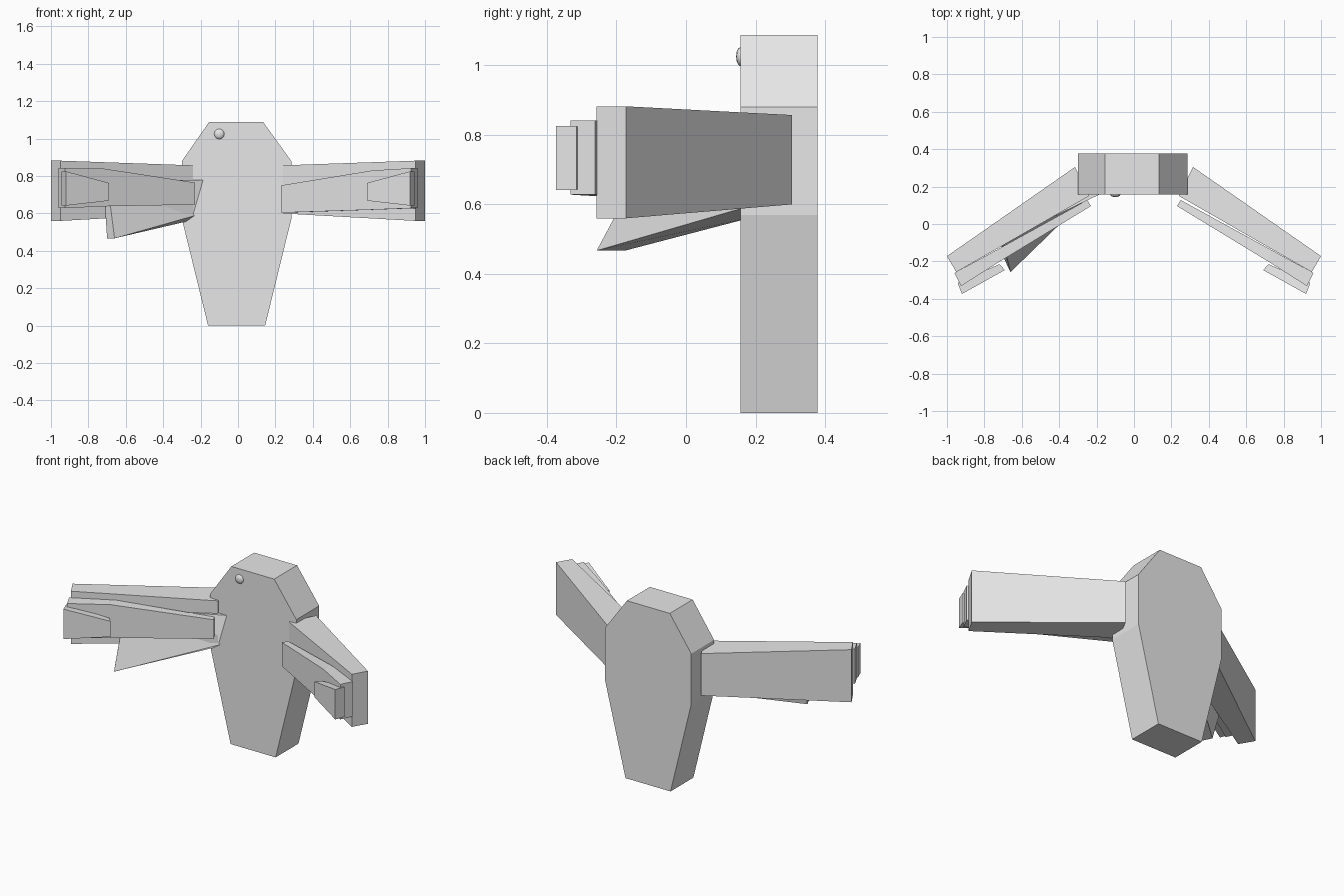
import bpy, bmesh

if "Cube" in bpy.data.objects:
    bpy.data.objects.remove(bpy.data.objects["Cube"])

grey = bpy.data.materials.new("light_grey")
grey.diffuse_color = (0.8, 0.8, 0.8, 1)
grey.use_nodes = True
grey.node_tree.nodes["Principled BSDF"].inputs["Base Color"].default_value = grey.diffuse_color


def add_object(name, bm):
    bmesh.ops.recalc_face_normals(bm, faces=bm.faces)
    mesh = bpy.data.meshes.new(name)
    bm.to_mesh(mesh)
    bm.free()
    mesh.materials.append(grey)
    obj = bpy.data.objects.new(name, mesh)
    bpy.context.collection.objects.link(obj)
    return obj


def loft(name, rings):
    """Skin a closed solid through rings of points."""
    bm = bmesh.new()
    rows = [[bm.verts.new(p) for p in ring] for ring in rings]
    n = len(rows[0])
    for a, b in zip(rows, rows[1:]):
        for i in range(n):
            j = (i + 1) % n
            bm.faces.new((a[i], a[j], b[j], b[i]))
    bm.faces.new(rows[0])
    bm.faces.new(rows[-1])
    return add_object(name, bm)


def slab(name, side, sections):
    """Upright plank: each section is front xy, back xy, bottom z, top z."""
    rings = []
    for (fx, fy), (bx, by), z0, z1 in sections:
        rings.append([(side * fx, fy, z0), (side * bx, by, z0),
                      (side * bx, by, z1), (side * fx, fy, z1)])
    return loft(name, rings)


# Body: eight-sided outline with straight depth
outline = [(-0.16, 0), (0.145, 0), (0.285, 0.57), (0.285, 0.88),
           (0.135, 1.088), (-0.155, 1.088), (-0.30, 0.88), (-0.30, 0.57)]
loft("body", [[(x, y, z) for x, z in outline] for y in (0.157, 0.378)])

# Wings: three stacked planks on each side
for side, label, root, mid in ((1, "right", (0.604, 0.75), (0.62, 0.83)),
                               (-1, "left", (0.647, 0.765), (0.638, 0.84))):
    slab(label + "_wing", side, [
        ((0.24, 0.15), (0.315, 0.305), 0.60, 0.857),
        ((0.95, -0.257), (1.0, -0.172), 0.56, 0.882)])
    slab(label + "_wing_layer", side, [
        ((0.23, 0.096), (0.25, 0.128), *root),
        ((0.72, -0.202), (0.73, -0.136), *mid),
        ((0.925, -0.332), (0.96, -0.262), 0.628, 0.842)])
    slab(label + "_wing_tip", side, [
        ((0.69, -0.246), (0.72, -0.215), 0.668, 0.763),
        ((0.92, -0.374), (0.943, -0.315), 0.642, 0.825)])

# Hanging feather under the left wing
loft("hanging_feather", [
    [(-0.66, -0.257, 0.467), (-0.70, -0.175, 0.467),
     (-0.72, -0.06, 0.78), (-0.70, -0.09, 0.78)],
    [(-0.225, 0.165, 0.59), (-0.24, 0.20, 0.565),
     (-0.20, 0.21, 0.78), (-0.18, 0.16, 0.78)]])

# Eye: shallow smooth bump
bm = bmesh.new()
bmesh.ops.create_uvsphere(bm, u_segments=12, v_segments=6, radius=0.028)
for v in bm.verts:
    v.co = (v.co.x - 0.10, v.co.y * 0.5 + 0.158, v.co.z + 1.025)
for f in bm.faces:
    f.smooth = True
add_object("eye", bm)
